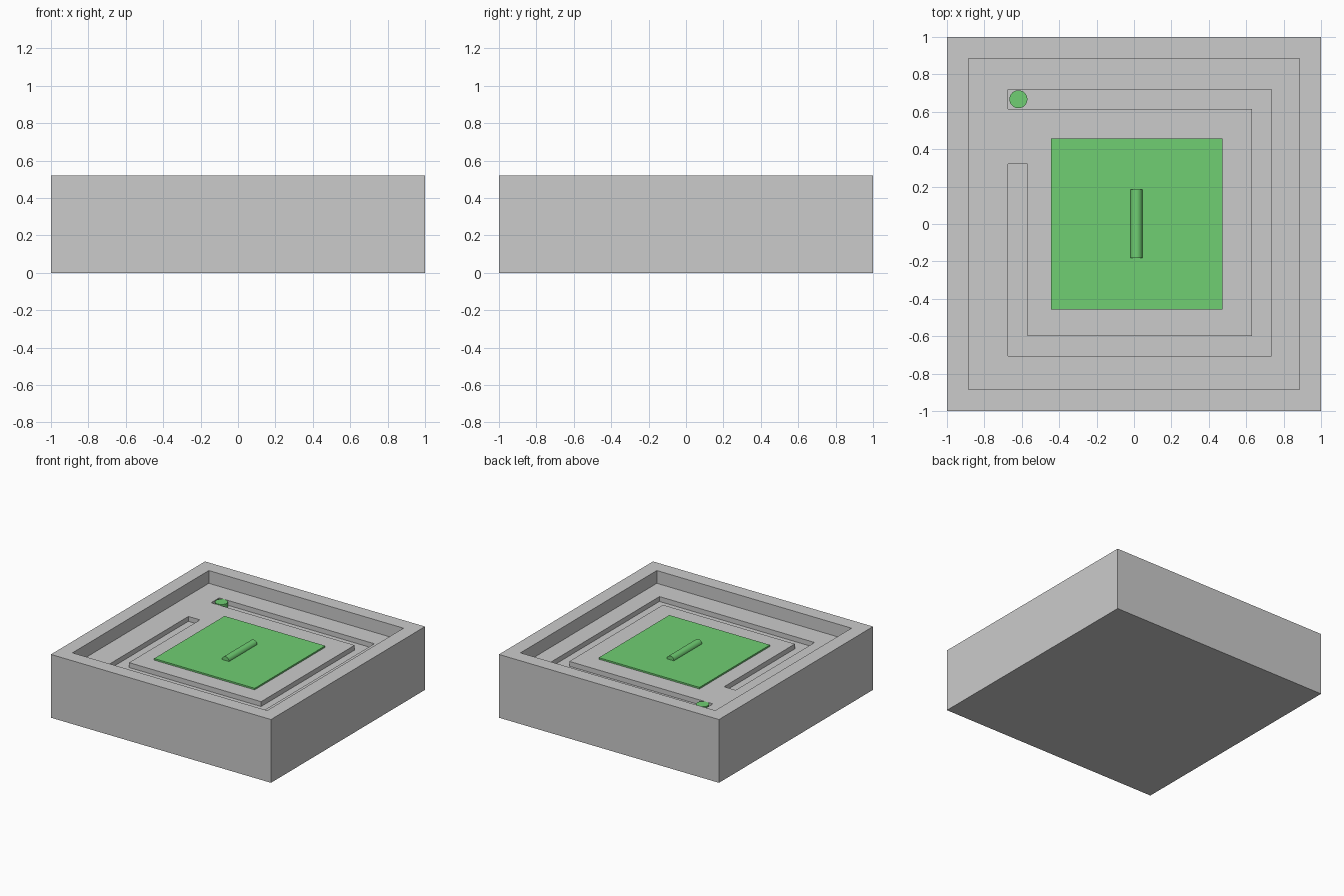
import bpy, bmesh, math
from mathutils import Matrix

if "Cube" in bpy.data.objects:
    bpy.data.objects.remove(bpy.data.objects["Cube"])

TOP, FLOOR, GROOVE = 0.52, 0.415, 0.375

green = bpy.data.materials.new("green")
green.diffuse_color = (0.16, 0.62, 0.17, 1)
green.use_nodes = True
green.node_tree.nodes["Principled BSDF"].inputs["Base Color"].default_value = green.diffuse_color


def prism(name, pts, z0, z1, mat=None):
    """Extrude a closed outline from z0 up to z1."""
    bm = bmesh.new()
    face = bm.faces.new([bm.verts.new((x, y, z0)) for x, y in pts])
    up = bmesh.ops.extrude_face_region(bm, geom=[face])
    for v in up["geom"]:
        if isinstance(v, bmesh.types.BMVert):
            v.co.z = z1
    bmesh.ops.recalc_face_normals(bm, faces=bm.faces)
    me = bpy.data.meshes.new(name)
    bm.to_mesh(me)
    bm.free()
    ob = bpy.data.objects.new(name, me)
    bpy.context.collection.objects.link(ob)
    if mat:
        me.materials.append(mat)
    return ob


def rect(x0, x1, y0, y1):
    return [(x0, y0), (x1, y0), (x1, y1), (x0, y1)]


def cut(target, cutter):
    m = target.modifiers.new("cut", 'BOOLEAN')
    m.operation, m.solver, m.object = 'DIFFERENCE', 'EXACT', cutter
    bpy.context.view_layer.objects.active = target
    bpy.ops.object.modifier_apply(modifier=m.name)
    bpy.data.objects.remove(cutter)


# tray with a shallow recess and an open-ended square track
tray = prism("tray", rect(-1, 1, -1, 1), 0, TOP)
cut(tray, prism("recess_cutter", rect(-.885, .885, -.885, .885), FLOOR, 0.7))
track = [(-.675, .32), (-.675, -.705), (.735, -.705), (.735, .72), (-.675, .72),
         (-.675, .615), (.63, .615), (.63, -.6), (-.57, -.6), (-.57, .32)]
cut(tray, prism("track_cutter", track, GROOVE, 0.6))

# centre plate
prism("centre_plate", rect(-.443, .472, -.457, .458), FLOOR - .03, .428, green)

# round slider peg sitting in the start of the track
peg = [(-.618 + .048 * math.cos(a * math.tau / 32), .667 + .048 * math.sin(a * math.tau / 32))
       for a in range(32)]
prism("slider_peg", peg, GROOVE, FLOOR + .003, green)

# rounded bar handle lying along y
bpy.ops.mesh.primitive_cylinder_add(vertices=32, radius=.032, depth=.365,
                                    location=(.013, .002, .428),
                                    rotation=(math.pi / 2, 0, 0))
bar = bpy.context.object
bar.name = "bar_handle"
bar.data.materials.append(green)
bpy.ops.object.shade_smooth_by_angle(angle=math.radians(35))
